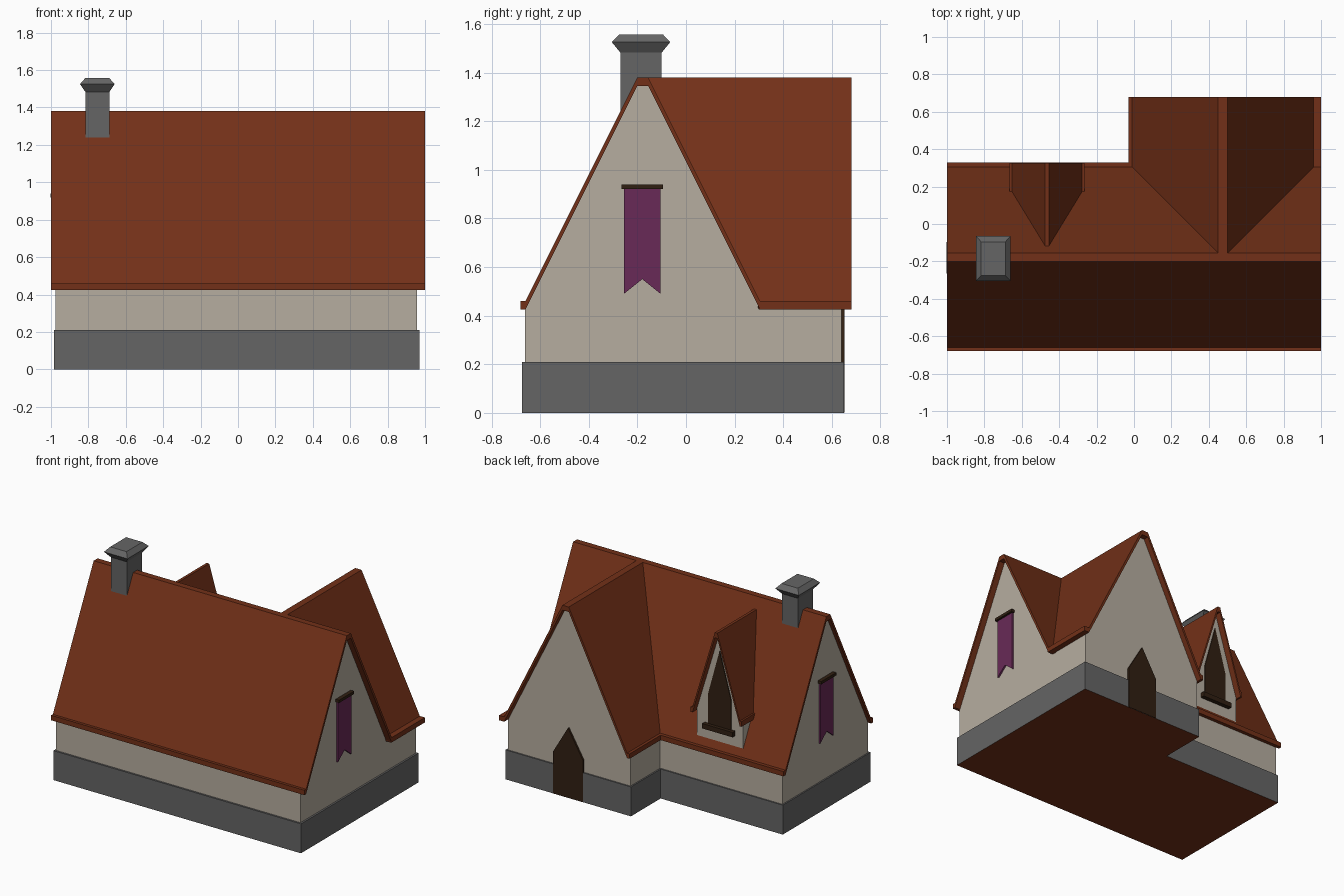
import bpy, bmesh

if "Cube" in bpy.data.objects:
    bpy.data.objects.remove(bpy.data.objects["Cube"])


def mat(name, rgb):
    m = bpy.data.materials.new(name)
    m.diffuse_color = (*rgb, 1)
    m.use_nodes = True
    m.node_tree.nodes["Principled BSDF"].inputs["Base Color"].default_value = m.diffuse_color
    return m


ROOF = mat("roof_tile", (0.17, 0.03, 0.009))
WALL = mat("plaster", (0.47, 0.42, 0.35))
STONE = mat("stone", (0.13, 0.13, 0.13))
DARK = mat("dark_wood", (0.03, 0.014, 0.006))
CLOTH = mat("cloth", (0.14, 0.023, 0.095))


def loft(name, rings, material):
    """Join matching rings of points and cap both ends."""
    bm = bmesh.new()
    vs = [[bm.verts.new(p) for p in r] for r in rings]
    n = len(rings[0])
    for a, b in zip(vs, vs[1:]):
        for i in range(n):
            j = (i + 1) % n
            bm.faces.new((a[i], a[j], b[j], b[i]))
    bm.faces.new(vs[0])
    bm.faces.new(vs[-1])
    bmesh.ops.recalc_face_normals(bm, faces=bm.faces)
    me = bpy.data.meshes.new(name)
    bm.to_mesh(me)
    bm.free()
    ob = bpy.data.objects.new(name, me)
    bpy.context.collection.objects.link(ob)
    me.materials.append(material)
    return ob


def along_x(name, prof, x0, x1, m):
    return loft(name, [[(x, u, v) for u, v in prof] for x in (x0, x1)], m)


def along_y(name, prof, y0, y1, m):
    """y0 is a number, or a function of height for ends that meet the roof."""
    f = y0 if callable(y0) else lambda z: y0
    return loft(name, [[(u, f(v), v) for u, v in prof], [(u, y1, v) for u, v in prof]], m)


def box(name, x0, x1, y0, y1, z0, z1, m):
    return along_x(name, [(y0, z0), (y1, z0), (y1, z1), (y0, z1)], x0, x1, m)


def roof_profile(r0, r1, e0, e1, l0, l1, top, eave, t):
    """Roof shell: ridge r, eaves e, lip edge l, vertical thickness t."""
    return [(l0, eave - t), (l0, eave), (e0, eave), (r0, top), (r1, top), (e1, eave),
            (l1, eave), (l1, eave - t), (e1, eave - t), (r1, top - t), (r0, top - t), (e0, eave - t)]


def gable(r0, r1, e0, e1, base, eave, top):
    return [(e0, base), (e0, eave), (r0, top), (r1, top), (e1, eave), (e1, base)]


def meets_roof(sink):
    return lambda z: min(0.305, -0.155 + (1.38 - z) / 2) - sink


# Stone base with an L-shaped footprint and brown underside
L = [(-.985, -.675), (.97, -.675), (.97, .65), (-.02, .65), (-.02, .315), (-.985, .315)]
base = loft("foundation", [[(x, y, z) for x, y in L] for z in (0, .21)], STONE)
base.data.materials.append(ROOF)
for p in base.data.polygons:
    if p.normal.z < -.9:
        p.material_index = 1

# Main house and rear wing
along_x("main_walls", gable(-.2, -.155, -.662, .305, .2, .425, 1.345), -.975, .957, WALL)
along_x("main_roof", roof_profile(-.2, -.155, -.66, .305, -.68, .33, 1.38, .46, .035), -1, 1, ROOF)
along_y("wing_walls", gable(.45, .5, -.01, .957, .2, .425, 1.345), meets_roof(.02), .64, WALL)
along_y("wing_roof", roof_profile(.45, .5, -.01, .96, -.03, 1, 1.38, .46, .035), meets_roof(.005), .68, ROOF)

# Dormer
c = -.465
along_y("dormer_walls", gable(c - .01, c + .01, c - .183, c + .183, .5, .7, 1.265),
        meets_roof(.03), .28, WALL)
along_y("dormer_roof", roof_profile(c - .01, c + .01, c - .187, c + .187, c - .2, c + .2, 1.305, .725, .038),
        meets_roof(.005), .325, ROOF)
box("dormer_sill", c - .12, c + .12, .26, .31, .585, .62, DARK)


def pointed(cx, w, z0, z1, z2):
    return [(cx - w, z0), (cx + w, z0), (cx + w, z1), (cx, z2), (cx - w, z1)]


along_y("dormer_window", pointed(c, .09, .61, .835, 1.16), .26, .286, DARK)
along_y("door", pointed(.475, .118, 0.001, .3, .5), .6, .653, DARK)

# Chimney: shaft, flared collar and tapered top
def rect(x0, x1, y0, y1, z):
    return [(x0, y0, z), (x1, y0, z), (x1, y1, z), (x0, y1, z)]


shaft = (-.815, -.688, -.27, -.1)
loft("chimney", [rect(*shaft, 1.18), rect(*shaft, 1.482), rect(-.845, -.66, -.305, -.065, 1.525),
                 rect(-.817, -.688, -.275, -.095, 1.557)], STONE)

# Banners hanging on both main gables
flag = [(-.255, .49), (-.18, .55), (-.105, .49), (-.105, .925), (-.255, .925)]
for side, wall, s in (("right", .957, 1), ("left", -.975, -1)):
    along_x(side + "_banner", flag, wall - s * .005, wall + s * .012, CLOTH)
    box(side + "_banner_bar", wall - s * .005, wall + s * .027, -.265, -.095, .92, .94, DARK)
